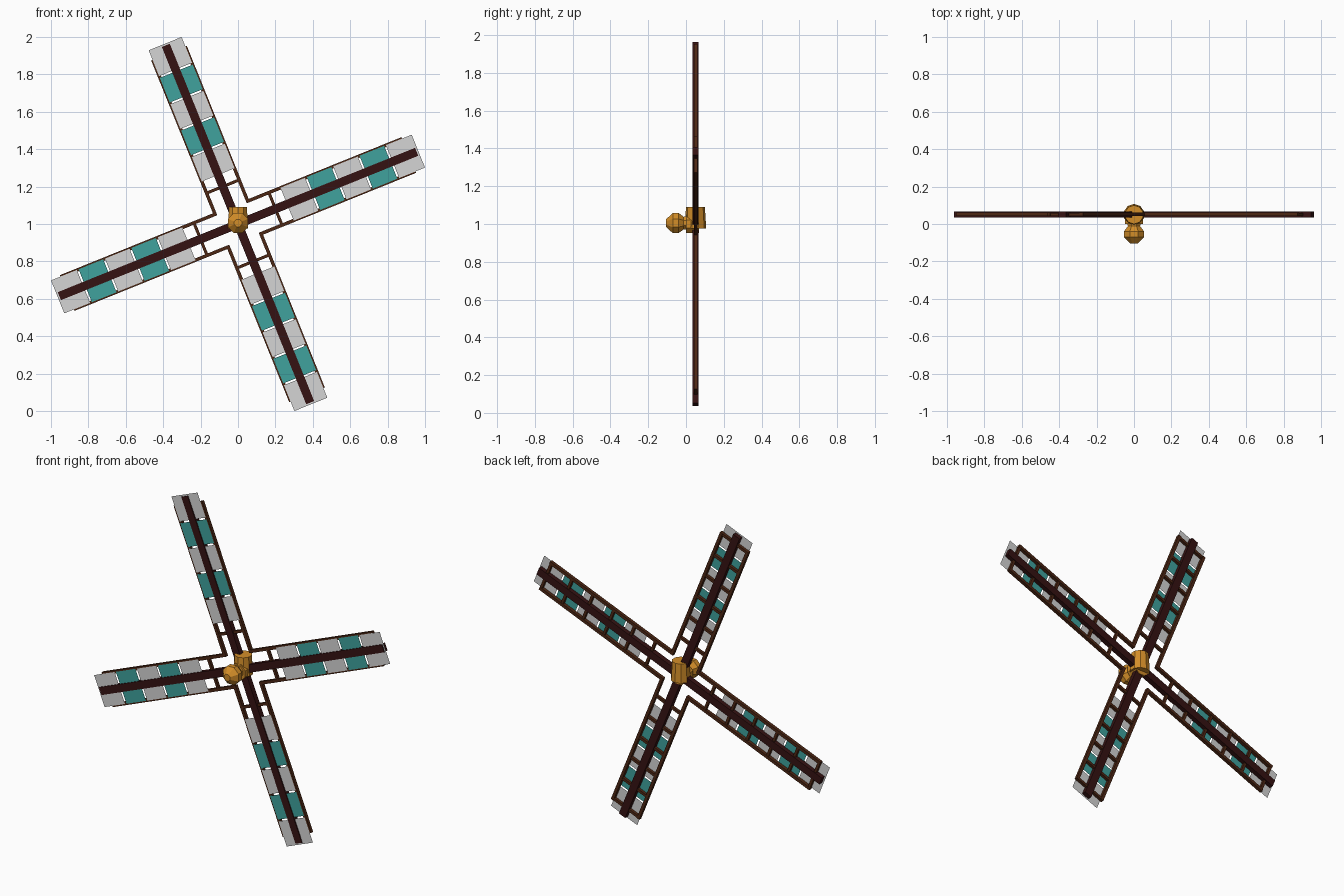
import bpy, bmesh, math
from mathutils import Matrix, Vector

if "Cube" in bpy.data.objects:
    bpy.data.objects.remove(bpy.data.objects["Cube"])


def material(name, rgb):
    m = bpy.data.materials.new(name)
    m.diffuse_color = (*rgb, 1)
    m.use_nodes = True
    m.node_tree.nodes["Principled BSDF"].inputs["Base Color"].default_value = m.diffuse_color
    return m


GREY = material("canvas grey", (0.66, 0.66, 0.66))
TEAL = material("canvas teal", (0.05, 0.36, 0.34))
DARK = material("dark spar wood", (0.036, 0.006, 0.006))
BROWN = material("brown frame wood", (0.075, 0.02, 0.007))
ORANGE = material("orange hub", (0.65, 0.27, 0.022))

HUB = Vector((0, 0, 1.0))
TILT = math.radians(22)
PITCH = 0.152          # spacing of sail panels and rungs


def finish(bm, name, mats):
    me = bpy.data.meshes.new(name)
    bm.to_mesh(me)
    bm.free()
    for m in mats:
        me.materials.append(m)
    ob = bpy.data.objects.new(name, me)
    bpy.context.collection.objects.link(ob)
    return ob


def box(bm, x0, x1, y0, y1, z0, z1):
    c = Vector(((x0 + x1) / 2, (y0 + y1) / 2, (z0 + z1) / 2))
    mat = Matrix.Translation(c) @ Matrix.Diagonal((x1 - x0, y1 - y0, z1 - z0, 1))
    bmesh.ops.create_cube(bm, size=1, matrix=mat)


def lathe(name, profile, sides, matrix):
    """Closed solid from (height, radius) rings around local z."""
    bm = bmesh.new()
    rings = []
    for h, r in profile:
        rings.append([bm.verts.new((r * math.cos((i + .5) * math.tau / sides),
                                    r * math.sin((i + .5) * math.tau / sides), h))
                      for i in range(sides)])
    for a, b in zip(rings, rings[1:]):
        for i in range(sides):
            j = (i + 1) % sides
            bm.faces.new((a[i], a[j], b[j], b[i]))
    bm.faces.new(rings[0][::-1])
    bm.faces.new(rings[-1])
    bm.transform(matrix)
    bmesh.ops.recalc_face_normals(bm, faces=bm.faces)
    return finish(bm, name, [ORANGE])


# four sail arms, each built along +x and turned about the hub
for k in range(4):
    place = Matrix.Translation(HUB) @ Matrix.Rotation(-(TILT + k * math.pi / 2), 4, 'Y')

    # main spar
    bm = bmesh.new()
    box(bm, 0, 1.03, 0.034, 0.066, -0.023, 0.023)
    finish(bm, f"spar_{k + 1}", [DARK]).matrix_world = place

    # ladder frame: two side rails and six rungs
    bm = bmesh.new()
    for s in (-1, 1):
        box(bm, 0.085, 0.985, 0.042, 0.062, s * 0.094 - 0.009, s * 0.094 + 0.009)
    for i in range(6):
        u = 0.216 + i * PITCH
        box(bm, u - 0.008, u + 0.008, 0.043, 0.060, -0.09, 0.09)
    finish(bm, f"sail_frame_{k + 1}", [BROWN]).matrix_world = place

    # flat canvas panels, alternating colours
    bm = bmesh.new()
    for i in range(5):
        a = 0.283 + i * PITCH
        b = a + PITCH - (0.010 if i < 4 else 0.003)
        f = bm.faces.new([bm.verts.new((x, 0.040, z)) for x, z in
                          ((a, -0.095), (b, -0.095), (b, 0.095), (a, 0.095))])
        f.material_index = i % 2
    finish(bm, f"sail_canvas_{k + 1}", [GREY, TEAL]).matrix_world = place

# nose and shaft of the hub, pointing to the front
lathe("hub_nose", [(-0.06, 0.040), (0.012, 0.036), (0.040, 0.058), (0.070, 0.058), (0.105, 0.022)],
      8, Matrix.Translation((0, 0, 1.005)) @ Matrix.Rotation(math.pi / 2, 4, 'X'))
lathe("hub_shaft", [(-0.07, 0.052), (0.0, 0.052)],
      8, Matrix.Translation((0, 0, 1.0)) @ Matrix.Rotation(math.pi / 2, 4, 'X'))
# upright block behind the nose
lathe("hub_block", [(0.975, 0.057), (1.09, 0.050)], 10, Matrix.Translation((0, 0.050, 0)))
